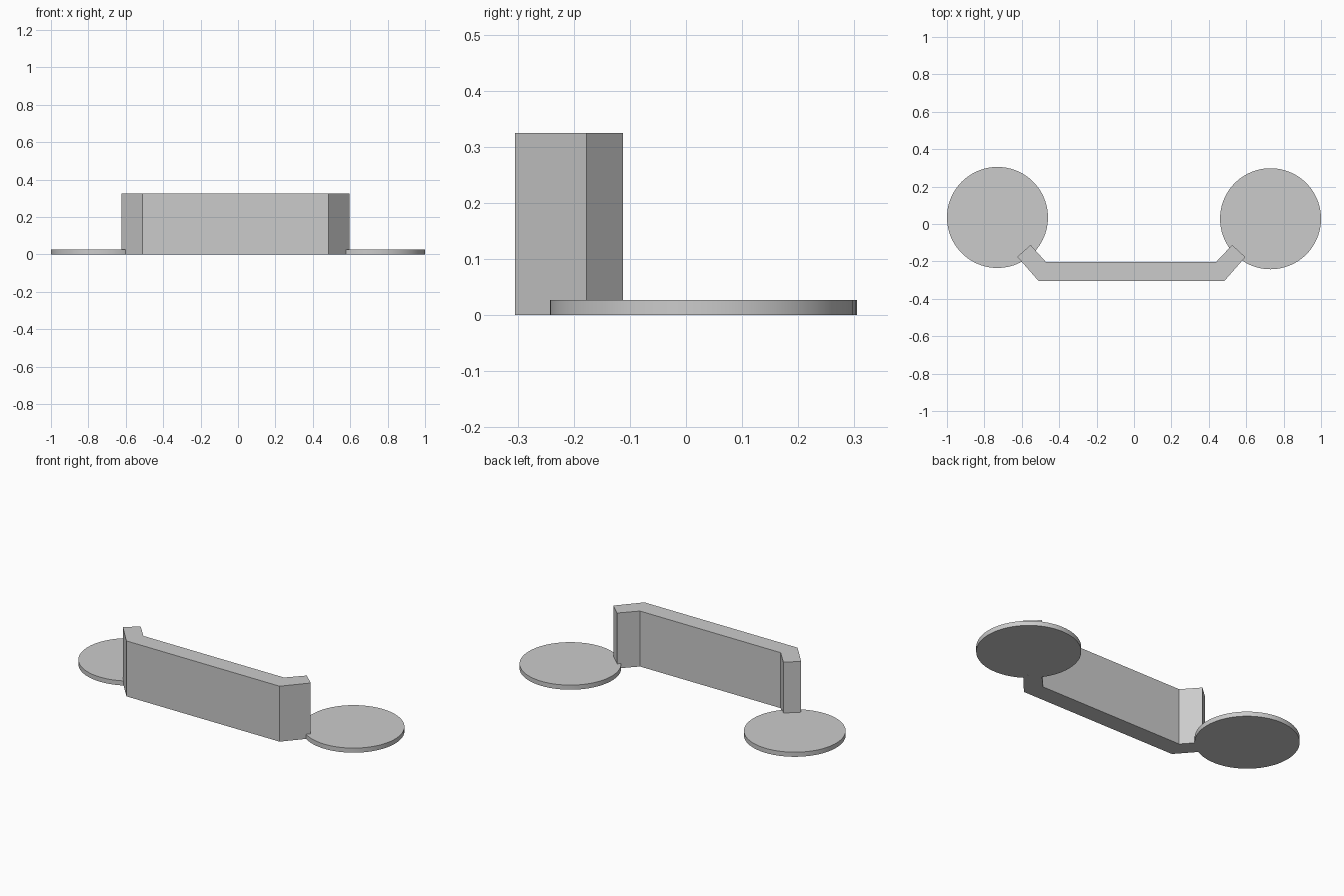
import bpy
import bmesh
from mathutils import Vector

cube = bpy.data.objects.get("Cube")
if cube:
    bpy.data.objects.remove(cube, do_unlink=True)

# Single plain grey material
grey = bpy.data.materials.new("light_grey")
grey.use_nodes = True
colour = (0.6, 0.6, 0.6, 1)
grey.diffuse_color = colour
grey.node_tree.nodes["Principled BSDF"].inputs["Base Color"].default_value = colour


def extrude_outline(name, outline, height):
    """Raise a flat outline from the ground into a solid."""
    bm = bmesh.new()
    face = bm.faces.new([bm.verts.new((x, y, 0)) for x, y in outline])
    top = bmesh.ops.extrude_face_region(bm, geom=[face])["geom"]
    raised = [v for v in top if isinstance(v, bmesh.types.BMVert)]
    bmesh.ops.translate(bm, verts=raised, vec=Vector((0, 0, height)))
    bmesh.ops.recalc_face_normals(bm, faces=bm.faces)
    mesh = bpy.data.meshes.new(name)
    bm.to_mesh(mesh)
    bm.free()
    mesh.materials.append(grey)
    obj = bpy.data.objects.new(name, mesh)
    bpy.context.collection.objects.link(obj)
    return obj


# Upright wall with both ends angled back
wall_outline = [
    (-0.51, -0.305), (0.483, -0.305), (0.595, -0.177), (0.525, -0.112),
    (0.44, -0.202), (-0.472, -0.202), (-0.553, -0.112), (-0.624, -0.175),
]
extrude_outline("wall", wall_outline, 0.325)

# Flat round foot at each end
for name, x, y in (("right_foot", -0.73, 0.035), ("left_foot", 0.73, 0.028)):
    bpy.ops.mesh.primitive_cylinder_add(
        vertices=96, radius=0.27, depth=0.027, location=(x, y, 0.0135))
    foot = bpy.context.object
    foot.name = name
    foot.data.materials.append(grey)
    bpy.ops.object.shade_smooth_by_angle()
